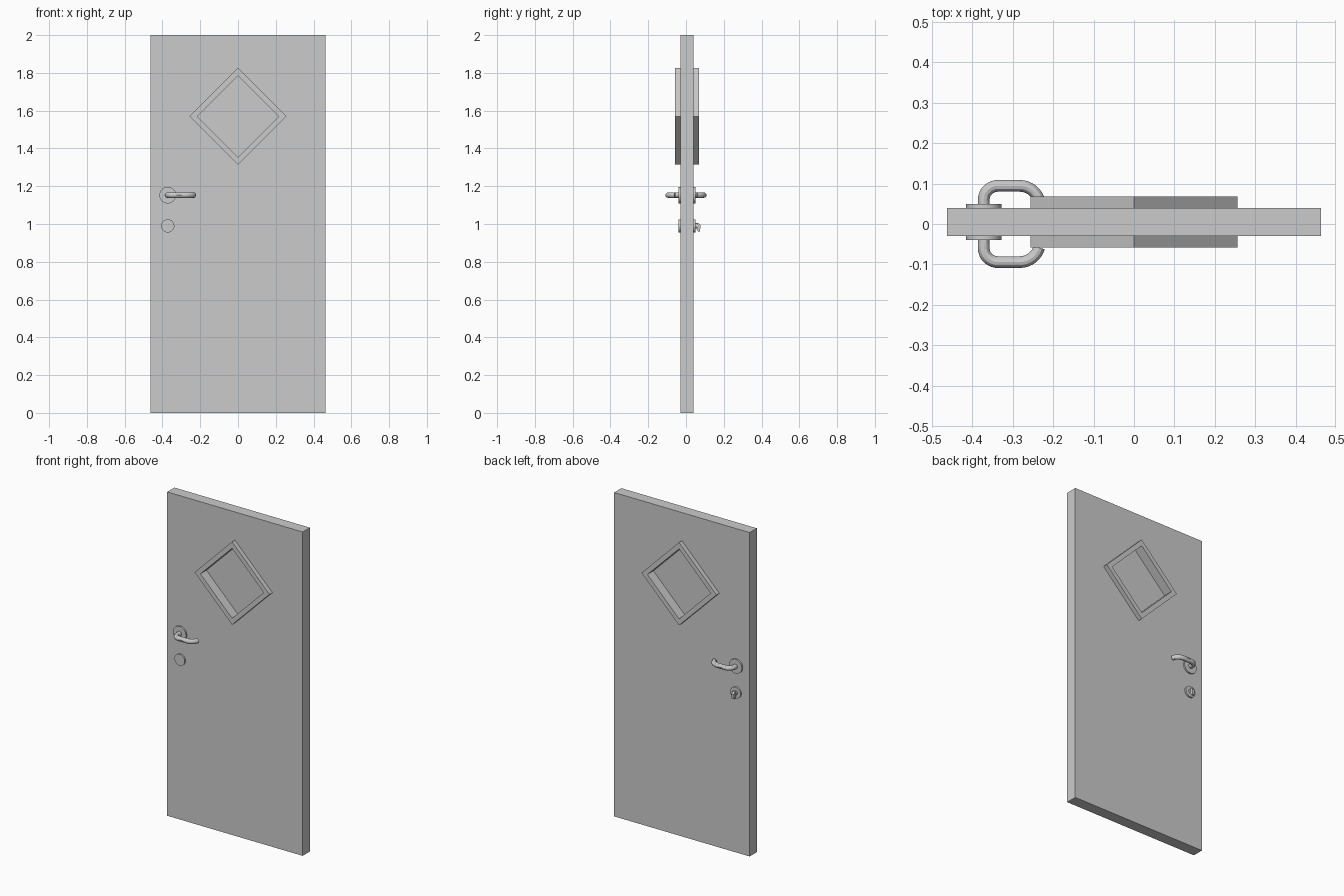
import bpy, bmesh, math

if "Cube" in bpy.data.objects:
    bpy.data.objects.remove(bpy.data.objects["Cube"])

YC = 0.005            # middle plane of the door slab
HX = -0.372           # handle axis


def mesh_object(name, bm):
    bmesh.ops.recalc_face_normals(bm, faces=bm.faces)
    me = bpy.data.meshes.new(name)
    bm.to_mesh(me)
    bm.free()
    ob = bpy.data.objects.new(name, me)
    bpy.context.collection.objects.link(ob)
    return ob


def smooth(ob):
    bpy.ops.object.select_all(action='DESELECT')
    ob.select_set(True)
    bpy.context.view_layer.objects.active = ob
    bpy.ops.object.shade_smooth_by_angle()


def ring(name, outer, inner, y0, y1):
    """Tube along y between two xz outlines with matching corners."""
    bm = bmesh.new()
    loops = [[bm.verts.new((x, y, z)) for x, z in pts]
             for pts, y in ((outer, y0), (inner, y0), (inner, y1), (outer, y1))]
    n = len(outer)
    for k in range(4):
        a, b = loops[k], loops[(k + 1) % 4]
        for i in range(n):
            j = (i + 1) % n
            bm.faces.new((a[i], a[j], b[j], b[i]))
    return mesh_object(name, bm)


def prism(name, pts, y0, y1):
    """Solid xz outline extruded along y."""
    bm = bmesh.new()
    f = bm.faces.new([bm.verts.new((x, y0, z)) for x, z in pts])
    ext = bmesh.ops.extrude_face_region(bm, geom=[f])['geom']
    bmesh.ops.translate(bm, vec=(0, y1 - y0, 0),
                        verts=[v for v in ext if isinstance(v, bmesh.types.BMVert)])
    return mesh_object(name, bm)


def diamond(r):
    return [(0, 1.57 + r), (r, 1.57), (0, 1.57 - r), (-r, 1.57)]


def circle(x, z, r, n=32):
    return [(x + r * math.cos(2 * math.pi * i / n), z + r * math.sin(2 * math.pi * i / n))
            for i in range(n)]


# door slab with a diamond window opening
slab = prism("door_slab", [(-0.463, 0), (0.463, 0), (0.463, 2), (-0.463, 2)],
             YC - 0.035, YC + 0.035)
cutter = prism("window_cutter", diamond(0.236), -0.2, 0.2)
cutter.hide_render = True
mod = slab.modifiers.new("opening", 'BOOLEAN')
mod.operation = 'DIFFERENCE'
mod.solver = 'EXACT'
mod.object = cutter
bpy.context.view_layer.objects.active = slab
bpy.ops.object.modifier_apply(modifier=mod.name)
bpy.data.objects.remove(cutter)

# window frame and pane
ring("window_frame", diamond(0.256), diamond(0.216), YC - 0.063, YC + 0.063)
prism("window_pane", diamond(0.225), YC - 0.004, YC + 0.004)


def lever(name, s, y_bar):
    """Bent round lever: s is the side of the door, y_bar the grip distance."""
    cu = bpy.data.curves.new(name, 'CURVE')
    cu.dimensions = '3D'
    cu.bevel_depth = 0.0145
    cu.bevel_resolution = 4
    cu.resolution_u = 8
    cu.use_fill_caps = True
    sp = cu.splines.new('BEZIER')
    # point and both handles as (x, distance from y = 0)
    pts = [((HX, 0.03), (HX, 0.02), (HX, 0.04)),
           ((HX, y_bar - 0.035), (HX, y_bar - 0.045), (HX, y_bar - 0.015)),
           ((HX + 0.036, y_bar), (HX + 0.016, y_bar), (HX + 0.046, y_bar)),
           ((-0.284, y_bar), (-0.300, y_bar), (-0.257, y_bar)),
           ((-0.235, y_bar - 0.036), (-0.240, y_bar - 0.018), (-0.234, y_bar - 0.041))]
    sp.bezier_points.add(len(pts) - 1)
    for bp, (co, l, r) in zip(sp.bezier_points, pts):
        bp.handle_left_type = bp.handle_right_type = 'FREE'
        bp.co = (co[0], s * co[1], 1.153)
        bp.handle_left = (l[0], s * l[1], 1.153)
        bp.handle_right = (r[0], s * r[1], 1.153)
    ob = bpy.data.objects.new(name, cu)
    bpy.context.collection.objects.link(ob)
    bpy.ops.object.select_all(action='DESELECT')
    ob.select_set(True)
    bpy.context.view_layer.objects.active = ob
    bpy.ops.object.convert(target='MESH')
    smooth(bpy.context.view_layer.objects.active)


# hardware on both faces: lever, rosette, lock plate
for side, s, bar in (("front", -1, 0.0945), ("back", 1, 0.0945)):
    face, out = YC + s * 0.03, YC + s * 0.0445
    smooth(prism(side + "_rosette", circle(HX, 1.153, 0.044), face, out))
    smooth(prism(side + "_lock_plate", circle(HX, 0.99, 0.035), face, out))
    lever(side + "_lever", s, bar)

# thumb turn on the back lock plate
smooth(prism("thumb_turn_stem", circle(HX, 0.99, 0.014, 24), 0.045, 0.06))
bm = bmesh.new()
outline = [(0.052, 1.004), (0.066, 1.004), (0.077, 0.992), (0.074, 0.962),
           (0.066, 0.958), (0.058, 0.968), (0.052, 0.98)]
f = bm.faces.new([bm.verts.new((HX - 0.008, y, z)) for y, z in outline])
ext = bmesh.ops.extrude_face_region(bm, geom=[f])['geom']
bmesh.ops.translate(bm, vec=(0.016, 0, 0),
                    verts=[v for v in ext if isinstance(v, bmesh.types.BMVert)])
mesh_object("thumb_turn_grip", bm)
